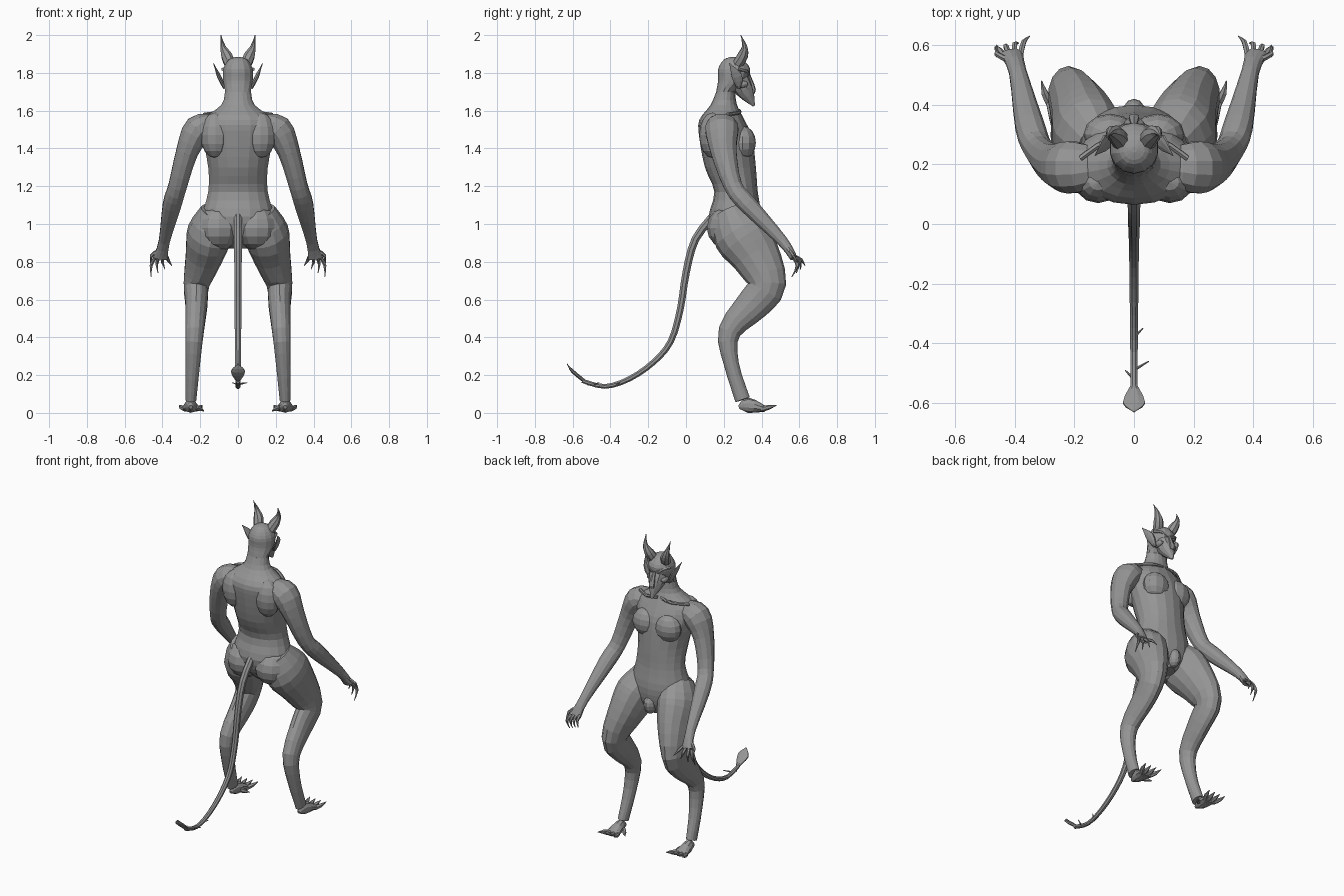
import bpy, bmesh, math
from mathutils import Vector, Matrix

cube = bpy.data.objects.get("Cube")
if cube:
    bpy.data.objects.remove(cube, do_unlink=True)

# One flat skin colour for the whole figure
skin = bpy.data.materials.new("grey_skin")
skin.use_nodes = True
skin.diffuse_color = (.3, .3, .3, 1)
skin.node_tree.nodes["Principled BSDF"].inputs["Base Color"].default_value = skin.diffuse_color


def finish(name, bm, mirror):
    """Turn a bmesh into a named object, optionally mirrored across x."""
    bmesh.ops.recalc_face_normals(bm, faces=bm.faces)
    mesh = bpy.data.meshes.new(name)
    bm.to_mesh(mesh)
    bm.free()
    mesh.materials.append(skin)
    obj = bpy.data.objects.new(name, mesh)
    bpy.context.collection.objects.link(obj)
    if mirror:
        modifier = obj.modifiers.new("Mirror", "MIRROR")
        modifier.use_mirror_merge = False


def catmull_rom(before, start, end, after, t):
    slope_in, slope_out = (end - before) / 2, (after - start) / 2
    ease = t * t * (3 - 2 * t)
    return (start + (end - start) * ease + slope_in * t * (1 - t) ** 2
            - slope_out * t * t * (1 - t))


def smooth_path(stations, steps):
    """Insert interpolated stations between the given ones."""
    path, last = [], len(stations) - 1
    for i in range(last):
        around = [stations[max(0, min(last, i + k))] for k in range(-1, 3)]
        for s in range(steps):
            path.append([catmull_rom(*values, s / steps) for values in zip(*around)])
    return path + [stations[-1]]


def add_loft(bm, stations, sides=12, steps=3, upright=False):
    """Skin rings (x, y, z, width radius, optional depth radius) along a path."""
    full = [tuple(s) if len(s) == 5 else (*s, s[-1]) for s in stations]
    path = smooth_path(full, steps)
    centres = [Vector(p[:3]) for p in path]
    rings = []
    for i, (centre, station) in enumerate(zip(centres, path)):
        ahead = centres[min(i + 1, len(centres) - 1)] - centres[max(i - 1, 0)]
        ahead = Vector((0, 0, 1)) if upright else ahead.normalized()
        across = Vector((1, 0, 0))
        across = (across - ahead * across.dot(ahead)).normalized()
        depth = ahead.cross(across)
        width_radius, depth_radius = (max(r, .002) for r in station[3:])
        ring = []
        for k in range(sides):
            angle = math.tau * (k + .5) / sides
            ring.append(bm.verts.new(centre + across * math.cos(angle) * width_radius
                                     + depth * math.sin(angle) * depth_radius))
        rings.append(ring)
    for lower, upper in zip(rings, rings[1:]):
        for k in range(sides):
            n = (k + 1) % sides
            bm.faces.new((lower[k], lower[n], upper[n], upper[k]))
    bm.faces.new(rings[0])
    bm.faces.new(rings[-1])


def loft(name, stations, mirror=True, **options):
    bm = bmesh.new()
    add_loft(bm, stations, **options)
    finish(name, bm, mirror)


def body(name, profile, **options):
    """Upright loft from (height, half width, back, front) rows."""
    rows = [(0, (back + front) / 2, z, width, (front - back) / 2)
            for z, width, back, front in profile]
    loft(name, rows, mirror=False, upright=True, **options)


def blob(name, centre, radii, mirror=True):
    """Low-poly ellipsoid for a muscle."""
    bm = bmesh.new()
    bmesh.ops.create_uvsphere(bm, u_segments=12, v_segments=8, radius=1)
    place = Matrix.Translation(centre) @ Matrix.Diagonal((*radii, 1))
    bmesh.ops.transform(bm, verts=bm.verts, matrix=place)
    finish(name, bm, mirror)


def clawed_row(name, count, roots, knuckles, tips, radius, extra):
    """Fan of clawed digits spread evenly between two end digits, plus one extra."""
    bm = bmesh.new()
    chains = [extra]
    for k in range(count):
        t = k / (count - 1)
        chains.append([Vector(a).lerp(Vector(b), t) for a, b in (roots, knuckles, tips)])
    for root, knuckle, tip in chains:
        add_loft(bm, [(*root, radius), (*knuckle, radius * .9), (*tip, 0)], sides=6, steps=2)
    finish(name, bm, True)


# Torso and neck
body("torso", [(.87, .05, .22, .36), (.94, .15, .15, .39), (1.04, .19, .12, .4),
               (1.17, .16, .15, .38), (1.3, .16, .1, .37), (1.46, .19, .07, .35),
               (1.55, .19, .07, .31), (1.63, .09, .13, .27), (1.7, .07, .16, .26)], sides=18)
blob("chest_muscles", (.08, .3, 1.43), (.09, .07, .09))
blob("buttocks", (.1, .24, .98), (.12, .13, .12))
blob("shoulder_blades", (.12, .14, 1.47), (.08, .07, .12))
blob("groin", (0, .37, .93), (.04, .05, .06), mirror=False)
loft("collar_bones", [(.01, .28, 1.6, .01), (.09, .28, 1.59, .01), (.18, .22, 1.58, .01)], sides=6)

# Head, face, ears and horns
body("head", [(1.62, .07, .15, .25), (1.7, .07, .16, .26), (1.76, .08, .17, .32),
              (1.82, .08, .17, .34), (1.87, .05, .2, .3), (1.885, .01, .24, .26)], sides=14)
loft("muzzle", [(0, .26, 1.8, .07, .06), (0, .31, 1.71, .05), (0, .36, 1.625, .006)],
     mirror=False, sides=10)
loft("nose", [(0, .33, 1.79, .01), (0, .36, 1.71, .02, .01), (0, .34, 1.69, .01)],
     mirror=False, sides=6)
loft("brows", [(.01, .33, 1.79, .01), (.05, .32, 1.81, .01), (.08, .28, 1.82, .01)], sides=6)
blob("cheekbones", (.05, .29, 1.74), (.02, .04, .02))
loft("ears", [(.07, .28, 1.72, .01), (.1, .27, 1.78, .01, .03), (.13, .23, 1.85, 0)], sides=8)
loft("horns", [(.04, .27, 1.84, .03), (.06, .3, 1.89, .03), (.08, .31, 1.94, .015),
               (.09, .29, 2, 0)], sides=8)

# Arms and clawed hands
loft("arms", [(.13, .19, 1.53, .05, .07), (.21, .19, 1.5, .08, .09), (.27, .2, 1.38, .06, .07),
              (.32, .25, 1.2, .05), (.35, .33, 1.1, .05), (.39, .51, .91, .03),
              (.41, .57, .82, .04, .02)])
clawed_row("fingers", 4, roots=((.44, .57, .82), (.38, .57, .83)),
           knuckles=((.46, .59, .78), (.37, .61, .81)),
           tips=((.46, .56, .72), (.35, .63, .78)), radius=.01,
           extra=((.42, .55, .86), (.46, .57, .83), (.46, .6, .78)))

# Legs, feet and clawed toes
loft("legs", [(.11, .24, 1.06, .09, .1), (.15, .29, .95, .12, .15), (.18, .37, .83, .1, .13),
              (.22, .43, .68, .07, .1), (.22, .36, .58, .06, .09), (.23, .23, .43, .05, .06),
              (.24, .24, .26, .04), (.25, .3, .07, .03, .04)], sides=14)
loft("feet", [(.25, .28, .03, .01), (.25, .33, .04, .03, .04), (.25, .42, .02, .05, .015)], sides=10)
clawed_row("toes", 4, roots=((.22, .4, .02), (.28, .4, .02)),
           knuckles=((.2, .44, .03), (.3, .44, .03)),
           tips=((.19, .48, .04), (.31, .48, .04)), radius=.014,
           extra=((.22, .34, .03), (.2, .36, .02), (.18, .38, .01)))

# Tail tapering evenly to a flat spade tip, with small barbs
course = [(.16, 1.06), (.05, .92), (0, .74), (-.03, .55), (-.08, .38),
          (-.17, .27), (-.3, .18), (-.43, .14), (-.55, .17)]
loft("tail", [(0, y, z, .024 - .0015 * i) for i, (y, z) in enumerate(course)],
     mirror=False, sides=8)
loft("tail_spade", [(0, -.54, .17, .01), (0, -.6, .22, .04, .01), (0, -.63, .26, 0)],
     mirror=False, sides=8)
barbs = bmesh.new()
for x, y in ((.05, -.46), (-.03, -.49), (.03, -.35)):
    add_loft(barbs, [(0, y - .03, .15, .006), (x, y, .16, 0)], sides=5, steps=1)
finish("tail_barbs", barbs, False)
